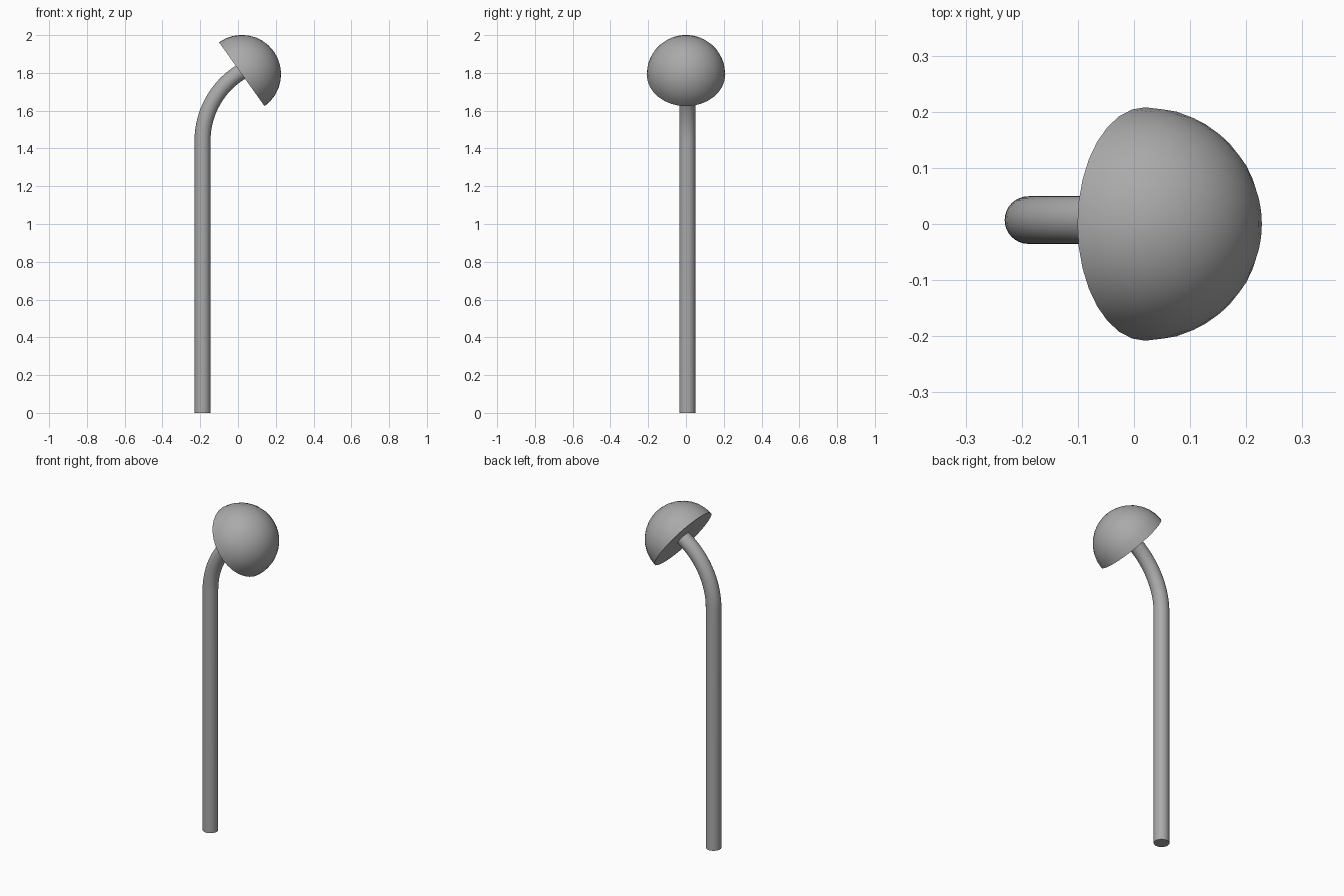
import bpy
import bmesh
from math import cos, sin, radians, tau
from mathutils import Matrix, Vector

cube = bpy.data.objects.get("Cube")
if cube:
    bpy.data.objects.remove(cube, do_unlink=True)

grey = bpy.data.materials.new("plain grey")
grey.use_nodes = True
grey.diffuse_color = (0.4, 0.4, 0.4, 1)
grey.node_tree.nodes["Principled BSDF"].inputs["Base Color"].default_value = grey.diffuse_color


def add_object(name, bm):
    """Turn a bmesh into a smooth shaded grey object with sharp cap edges."""
    bmesh.ops.recalc_face_normals(bm, faces=bm.faces)
    mesh = bpy.data.meshes.new(name)
    bm.to_mesh(mesh)
    bm.free()
    mesh.materials.append(grey)
    obj = bpy.data.objects.new(name, mesh)
    bpy.context.collection.objects.link(obj)
    bpy.ops.object.select_all(action='DESELECT')
    obj.select_set(True)
    bpy.context.view_layer.objects.active = obj
    bpy.ops.object.shade_smooth_by_angle(angle=radians(35))
    return obj


# Pole: straight shaft followed by an arc that leans towards +x
POLE_X, POLE_Y, POLE_R = -0.188, 0.007, 0.0425
BEND_Z, BEND_R, BEND_END = 1.44, 0.43, radians(59)
SIDES, STEPS = 32, 16

stations = [(Vector((POLE_X, POLE_Y, 0)), 0)]
for i in range(STEPS + 1):
    a = BEND_END * i / STEPS
    stations.append((Vector((POLE_X + BEND_R * (1 - cos(a)), POLE_Y,
                             BEND_Z + BEND_R * sin(a))), a))

bm = bmesh.new()
rings = []
for centre, lean in stations:
    turn = Matrix.Rotation(lean, 3, 'Y')
    rings.append([bm.verts.new(centre + turn @ Vector((
        POLE_R * cos(tau * k / SIDES), POLE_R * sin(tau * k / SIDES), 0)))
        for k in range(SIDES)])
for low, high in zip(rings, rings[1:]):
    for k in range(SIDES):
        n = (k + 1) % SIDES
        bm.faces.new((low[k], low[n], high[n], high[k]))
bm.faces.new(rings[0])
bm.faces.new(rings[-1])
add_object("bent_pole", bm)

# Dome: closed half sphere, tilted so its flat side meets the pole end
bm = bmesh.new()
bmesh.ops.create_uvsphere(bm, u_segments=32, v_segments=16, radius=0.208)
cut = bmesh.ops.bisect_plane(bm, geom=bm.verts[:] + bm.edges[:] + bm.faces[:],
                             dist=1e-5, plane_co=(0, 0, 0), plane_no=(0, 0, 1),
                             clear_inner=True)
bmesh.ops.holes_fill(bm, edges=[e for e in bm.edges if e.is_boundary], sides=0)
dome = add_object("dome_head", bm)
dome.location = (0.02, 0, 1.793)
dome.rotation_euler = (0, radians(54.5), 0)
